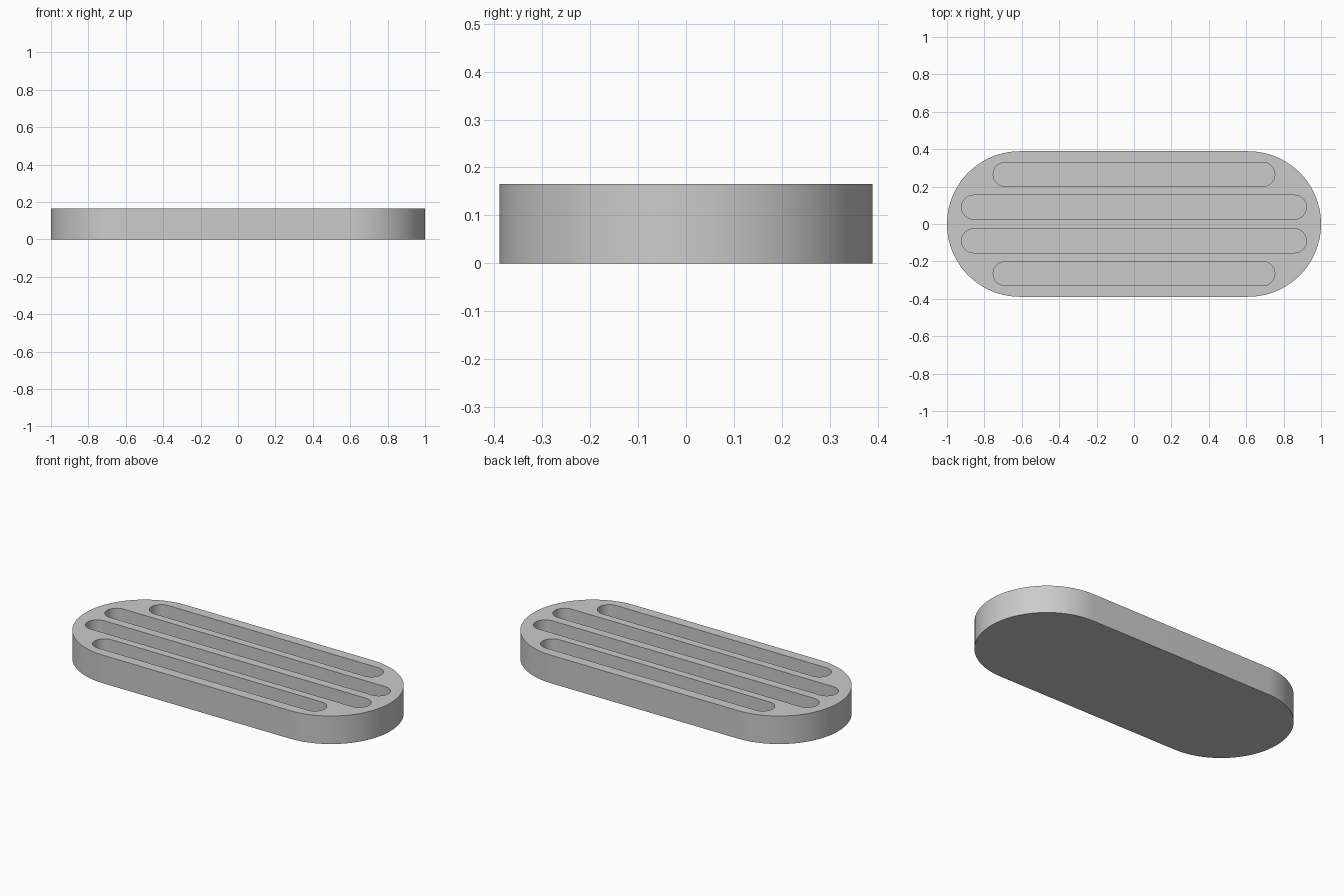
import bpy, bmesh, math

cube = bpy.data.objects.get("Cube")
if cube:
    bpy.data.objects.remove(cube, do_unlink=True)

HEIGHT = 0.166
FLOOR = 0.04
HALF_WIDTH = 0.389
SLOT_RADIUS = 0.064

grey = bpy.data.materials.new("plain_grey")
grey.use_nodes = True
colour = (0.6, 0.6, 0.6, 1)
grey.diffuse_color = colour
grey.node_tree.nodes["Principled BSDF"].inputs["Base Color"].default_value = colour


def capsule(name, half_length, radius, y, z0, z1, steps):
    """Upright prism with straight sides and semicircular ends."""
    bm = bmesh.new()
    verts = []
    for side in (1, -1):
        for i in range(steps + 1):
            a = -math.pi / 2 + math.pi * i / steps
            verts.append(bm.verts.new((side * (half_length - radius + radius * math.cos(a)),
                                       y + side * radius * math.sin(a), z0)))
    base = bm.faces.new(verts)
    top = bmesh.ops.extrude_face_region(bm, geom=[base])["geom"]
    bmesh.ops.translate(bm, vec=(0, 0, z1 - z0),
                        verts=[v for v in top if isinstance(v, bmesh.types.BMVert)])
    bmesh.ops.recalc_face_normals(bm, faces=bm.faces)
    mesh = bpy.data.meshes.new(name)
    bm.to_mesh(mesh)
    bm.free()
    mesh.materials.append(grey)
    obj = bpy.data.objects.new(name, mesh)
    bpy.context.collection.objects.link(obj)
    return obj


# Solid rounded tray
tray = capsule("slotted_tray", 1, HALF_WIDTH, 0, 0, HEIGHT, 40)
bpy.context.view_layer.objects.active = tray

# Four blind slots: long inner pair, short outer pair
for half_length, offset in ((0.922, 0.09), (0.753, 0.265)):
    for side in (1, -1):
        cutter = capsule("slot_cutter", half_length, SLOT_RADIUS, side * offset,
                         FLOOR, HEIGHT + 0.1, 20)
        cutter.hide_render = True
        cut = tray.modifiers.new("slot", 'BOOLEAN')
        cut.operation = 'DIFFERENCE'
        cut.solver = 'EXACT'
        cut.object = cutter
        bpy.ops.object.modifier_apply(modifier=cut.name)
        bpy.data.objects.remove(cutter, do_unlink=True)

# Smooth rounded walls, crisp rims
bpy.ops.object.select_all(action='DESELECT')
tray.select_set(True)
bpy.ops.object.shade_smooth_by_angle(angle=math.radians(30))
